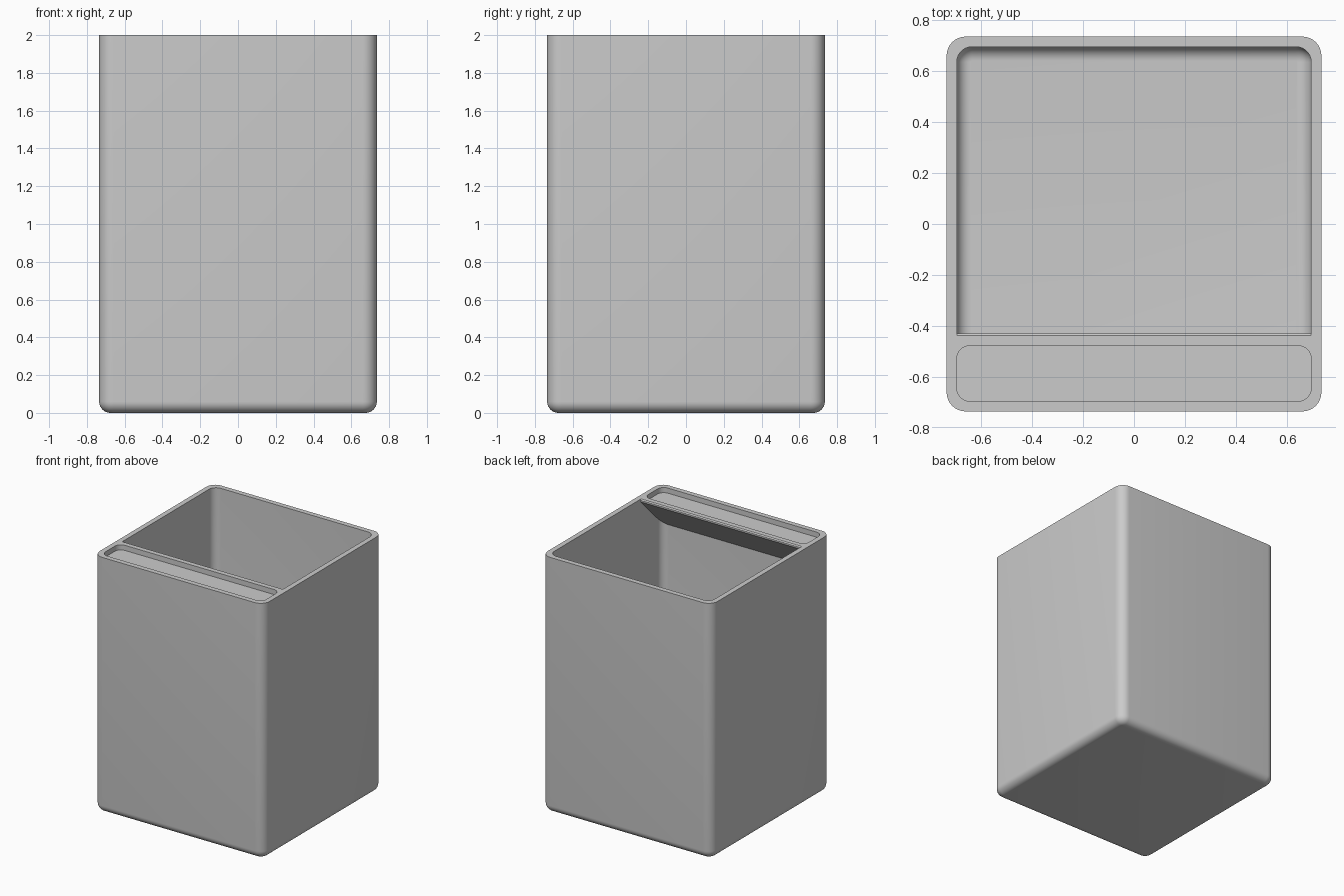
import bpy, bmesh, math

if "Cube" in bpy.data.objects:
    bpy.data.objects.remove(bpy.data.objects["Cube"])

GREY = bpy.data.materials.new("plain grey")
GREY.diffuse_color = (0.6, 0.6, 0.6, 1)
GREY.use_nodes = True
GREY.node_tree.nodes["Principled BSDF"].inputs["Base Color"].default_value = GREY.diffuse_color
STEPS = 8


def rounded_ring(bm, x0, x1, y0, y1, r, z):
    """Ring of vertices around a rounded rectangle."""
    ring = []
    corners = ((x1 - r, y1 - r), (x0 + r, y1 - r), (x0 + r, y0 + r), (x1 - r, y0 + r))
    for k, (cx, cy) in enumerate(corners):
        for i in range(STEPS + 1):
            a = math.pi / 2 * (k + i / STEPS)
            ring.append(bm.verts.new((cx + r * math.cos(a), cy + r * math.sin(a), z)))
    return ring


def finish(bm, name):
    bmesh.ops.recalc_face_normals(bm, faces=bm.faces)
    mesh = bpy.data.meshes.new(name)
    bm.to_mesh(mesh)
    bm.free()
    mesh.materials.append(GREY)
    obj = bpy.data.objects.new(name, mesh)
    bpy.context.collection.objects.link(obj)
    return obj


def rounded_box(name, x0, x1, y0, y1, z0, z1, r, fillet=0.0):
    """Box with rounded upright edges and an optional fillet round the bottom."""
    bm = bmesh.new()
    levels = [(0.0, z0)]
    if fillet:
        levels = [(fillet * (1 - math.sin(a)), z0 + fillet * (1 - math.cos(a)))
                  for a in (math.pi / 2 * i / STEPS for i in range(STEPS + 1))]
    levels.append((0.0, z1))
    rings = [rounded_ring(bm, x0 + d, x1 - d, y0 + d, y1 - d, r - d, z) for d, z in levels]
    for a, b in zip(rings, rings[1:]):
        for i in range(len(a)):
            j = (i + 1) % len(a)
            bm.faces.new((a[i], a[j], b[j], b[i]))
    bm.faces.new(rings[0][::-1])
    bm.faces.new(rings[-1])
    return finish(bm, name)


def prism(name, profile, half):
    """Profile in the y-z plane, extruded along x."""
    bm = bmesh.new()
    face = bm.faces.new([bm.verts.new((-half, y, z)) for y, z in profile])
    moved = bmesh.ops.extrude_face_region(bm, geom=[face])["geom"]
    verts = [g for g in moved if isinstance(g, bmesh.types.BMVert)]
    bmesh.ops.translate(bm, verts=verts, vec=(2 * half, 0, 0))
    return finish(bm, name)


def cut(target, cutter):
    """Subtract the cutter and discard it."""
    cutter.hide_render = True
    mod = target.modifiers.new("cut", 'BOOLEAN')
    mod.operation, mod.solver, mod.object = 'DIFFERENCE', 'EXACT', cutter
    bpy.context.view_layer.objects.active = target
    bpy.ops.object.modifier_apply(modifier=mod.name)
    bpy.data.objects.remove(cutter)


# Outer body
body = rounded_box("container_body", -0.735, 0.735, -0.735, 0.735, 0, 2, 0.075, 0.06)

# Main cavity, leaving a front ledge with a sloping underside
cavity = rounded_box("cavity_cutter", -0.695, 0.695, -0.695, 0.695, 0.04, 2.1, 0.06, 0.055)
ledge = prism("ledge_shape", [(-0.9, 1.51), (-0.43, 1.98), (-0.43, 1.992),
                              (-0.57, 2.132), (-0.9, 2.132)], 0.9)
cut(cavity, ledge)
cut(body, cavity)

# Shallow tray in the ledge
cut(body, rounded_box("tray_cutter", -0.695, 0.695, -0.695, -0.477, 1.96, 2.1, 0.052))

# Smooth shading with sharp rims
bpy.ops.object.select_all(action='DESELECT')
body.select_set(True)
bpy.context.view_layer.objects.active = body
bpy.ops.object.shade_smooth_by_angle(angle=math.radians(30))
